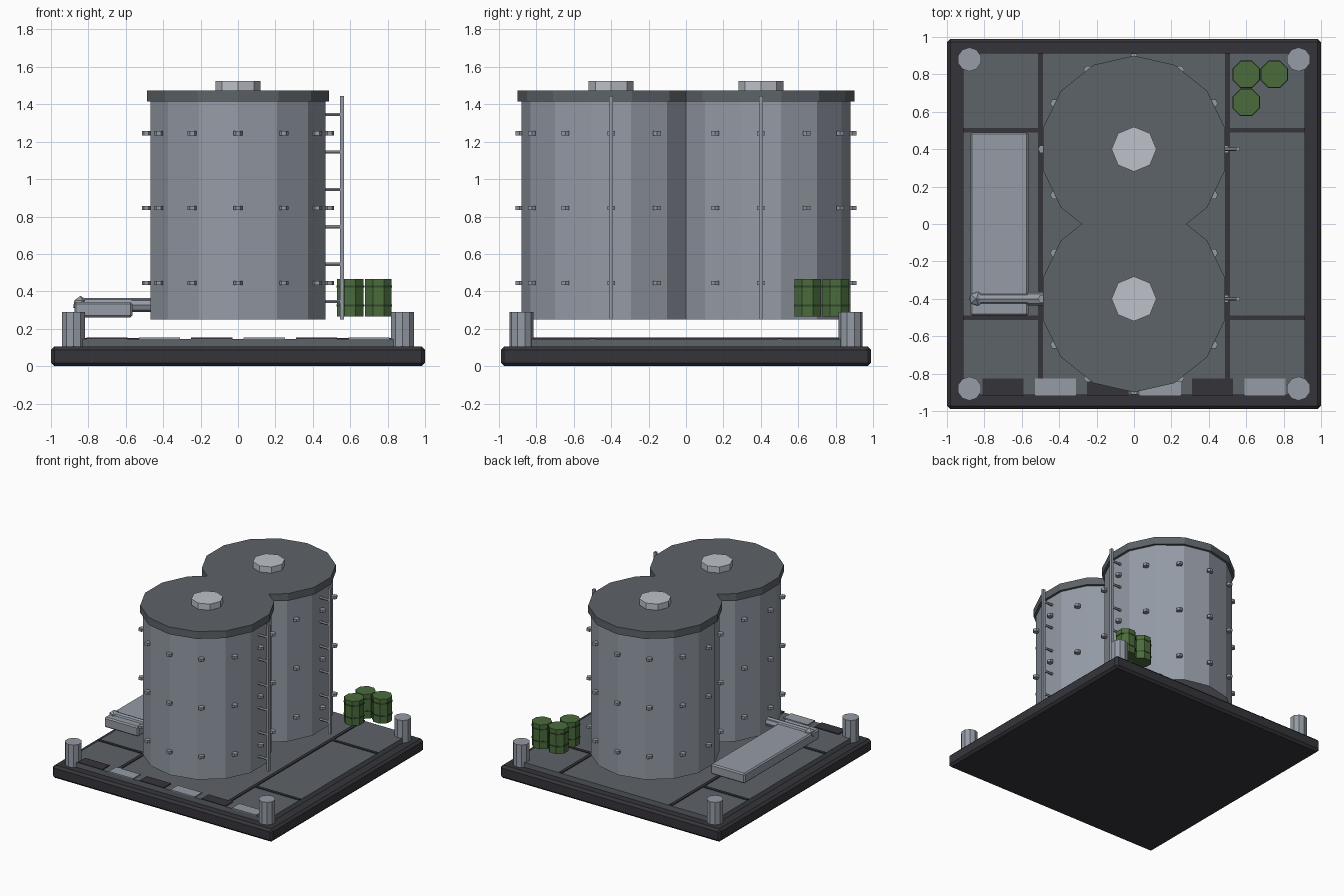
import bpy, math
from math import pi, cos, sin

default = bpy.data.objects.get("Cube")
if default:
    bpy.data.objects.remove(default)


def material(name, rgb):
    m = bpy.data.materials.new(name)
    m.use_nodes = True
    m.diffuse_color = (*rgb, 1)
    m.node_tree.nodes["Principled BSDF"].inputs["Base Color"].default_value = (*rgb, 1)
    return m


DARK = material("dark frame", (0.036, 0.034, 0.042))
SLATE = material("slate plate", (0.11, 0.125, 0.14))
STEEL = material("steel", (0.30, 0.33, 0.38))
PALE = material("pale steel", (0.51, 0.54, 0.59))
GREEN = material("barrel green", (0.07, 0.15, 0.045))
DEEP = material("deep green", (0.03, 0.065, 0.025))


def finish(name, mat, bevel=0):
    ob = bpy.context.object
    ob.name = name
    ob.data.materials.append(mat)
    if bevel:
        mod = ob.modifiers.new("bevel", "BEVEL")
        mod.width = bevel
        mod.segments = 1
    return ob


def box(name, mat, x, y, z, bevel=0):
    """Box from (min, max) pairs on each axis."""
    pairs = (x, y, z)
    bpy.ops.mesh.primitive_cube_add(size=1, location=[(a + b) / 2 for a, b in pairs])
    bpy.context.object.scale = [b - a for a, b in pairs]
    bpy.ops.object.transform_apply(location=False, rotation=False, scale=True)
    return finish(name, mat, bevel)


def drum(name, mat, sides, r, x, y, z0, z1, turn=0):
    """Upright prism; with no turn one corner points to +y."""
    bpy.ops.mesh.primitive_cylinder_add(vertices=sides, radius=r, depth=z1 - z0,
                                        location=(x, y, (z0 + z1) / 2), rotation=(0, 0, turn))
    return finish(name, mat)


def pipe(name, mat, sides, r, x0, x1, y, z):
    """Prism lying along x."""
    bpy.ops.mesh.primitive_cylinder_add(vertices=sides, radius=r, depth=x1 - x0,
                                        location=((x0 + x1) / 2, y, z), rotation=(0, pi / 2, 0))
    return finish(name, mat)


# Base frame, floor plate and corner posts
box("base_frame", DARK, (-1, 1), (-0.99, 0.99), (0, 0.105), 0.018)
box("floor_plate", SLATE, (-0.915, 0.915), (-0.915, 0.915), (0.1, 0.145))
for sx in (-1, 1):
    for sy in (-1, 1):
        drum("corner_post", STEEL, 10, 0.064, sx * 0.88, sy * 0.88, 0.09, 0.29)

# Dark seams dividing the floor
for s in (-1, 1):
    box("long_seam", DARK, (s * 0.5 - 0.013, s * 0.5 + 0.013), (-0.915, 0.915), (0.14, 0.152))
    for side in (-1, 1):
        x = sorted((side * 0.5, side * 0.915))
        box("cross_seam", DARK, x, (s * 0.5 - 0.012, s * 0.5 + 0.012), (0.14, 0.151))

# Alternating warning tiles along the front edge
for i in range(6):
    x = -0.7 + 0.28 * i
    box("edge_tile", STEEL if i % 2 else DARK, (x - 0.11, x + 0.11), (-0.92, -0.825), (0.146, 0.153))

# Two joined tanks with lids, caps, bolts and ladders
for cy in (-0.4, 0.4):
    drum("tank_body", STEEL, 14, 0.48, 0, cy, 0.25, 1.42)
    drum("tank_lid", SLATE, 14, 0.5, 0, cy, 1.415, 1.475)
    drum("lid_cap", PALE, 8, 0.12, 0, cy, 1.47, 1.525)
    for z in (0.445, 0.845, 1.245):
        for k in range(12):
            bx, by = 0.49 * cos(k * pi / 6), cy + 0.49 * sin(k * pi / 6)
            if math.hypot(bx, by + cy) > 0.48:
                drum("tank_bolt", STEEL, 6, 0.024, bx, by, z - 0.011, z + 0.011, pi / 6)
    box("ladder_rail", STEEL, (0.545, 0.567), (cy - 0.011, cy + 0.011), (0.25, 1.445))
    for k in range(6):
        pipe("ladder_rung", STEEL, 6, 0.01, 0.46, 0.555, cy, 0.345 + 0.2 * k)

# Barrels with dark hoops
for x, y in ((0.6, 0.8), (0.75, 0.8), (0.6, 0.65)):
    drum("barrel", GREEN, 8, 0.077, x, y, 0.265, 0.465, pi / 8)
    for z in (0.325, 0.425):
        drum("barrel_hoop", DEEP, 8, 0.08, x, y, z - 0.005, z + 0.005, pi / 8)

# Side channel with the feed pipe
box("side_channel", STEEL, (-0.875, -0.565), (-0.49, 0.49), (0.26, 0.343), 0.01)
pipe("feed_pipe", STEEL, 8, 0.027, -0.85, -0.46, -0.4, 0.338)
pipe("pipe_collar", STEEL, 8, 0.036, -0.57, -0.46, -0.4, 0.326)
bpy.ops.mesh.primitive_ico_sphere_add(subdivisions=1, radius=0.043, location=(-0.843, -0.4, 0.333))
finish("pipe_end", STEEL)
